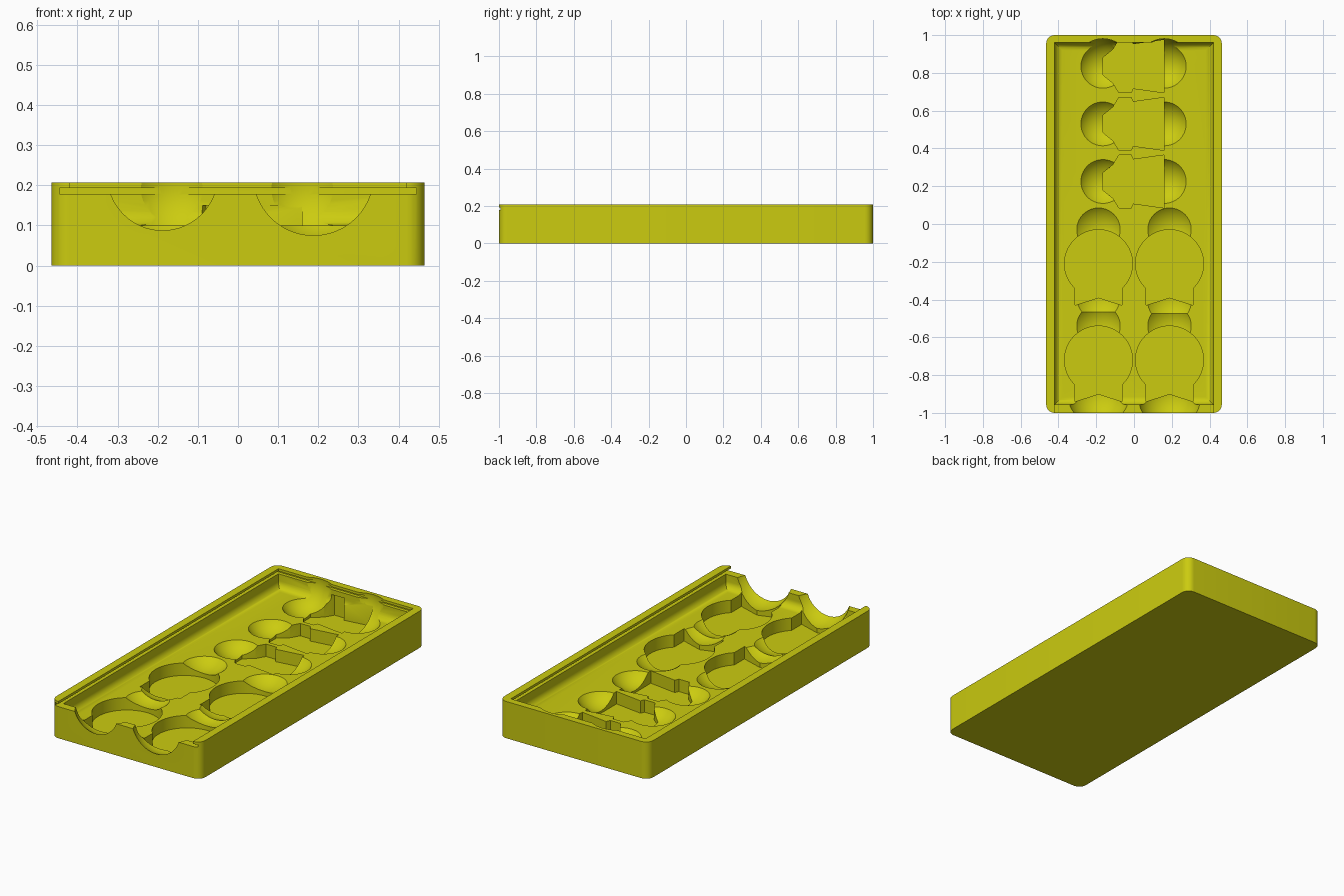
import bpy, bmesh, math

cube = bpy.data.objects.get("Cube")
if cube:
    bpy.data.objects.remove(cube, do_unlink=True)

TOP = 0.207      # rim height
FLOOR = 0.10     # tray floor
POCKET = 0.03    # bottom of the deep pockets

mat = bpy.data.materials.new("mustard yellow")
mat.use_nodes = True
color = (0.6, 0.6, 0.005, 1)
mat.diffuse_color = color
mat.node_tree.nodes["Principled BSDF"].inputs["Base Color"].default_value = color


def finish(name, bm):
    bmesh.ops.recalc_face_normals(bm, faces=bm.faces)
    mesh = bpy.data.meshes.new(name)
    bm.to_mesh(mesh)
    bm.free()
    mesh.materials.append(mat)
    obj = bpy.data.objects.new(name, mesh)
    bpy.context.collection.objects.link(obj)
    return obj


def prism(name, outline, z0, z1):
    bm = bmesh.new()
    face = bm.faces.new([bm.verts.new((x, y, z0)) for x, y in outline])
    up = bmesh.ops.extrude_face_region(bm, geom=[face])["geom"]
    bmesh.ops.translate(bm, vec=(0, 0, z1 - z0),
                        verts=[v for v in up if isinstance(v, bmesh.types.BMVert)])
    return finish(name, bm)


def box(name, x, y0, y1, z0, z1, bevel=0, pick=None):
    """Box symmetric in x, with chosen edges rounded."""
    bm = bmesh.new()
    bmesh.ops.create_cube(bm, size=1)
    for v in bm.verts:
        v.co.x *= 2 * x
        v.co.y = y0 if v.co.y < 0 else y1
        v.co.z = z0 if v.co.z < 0 else z1
    if bevel:
        bmesh.ops.bevel(bm, geom=[e for e in bm.edges if pick(e)], offset=bevel,
                        segments=8, profile=0.5, affect='EDGES')
    return finish(name, bm)


def ball(name, x, y, z, r):
    bm = bmesh.new()
    bmesh.ops.create_uvsphere(bm, u_segments=64, v_segments=32, radius=r)
    bmesh.ops.translate(bm, verts=bm.verts, vec=(x, y, z))
    return finish(name, bm)


def upright(e):
    return abs(e.verts[0].co.z - e.verts[1].co.z) > 0.01


def low(e):
    return max(v.co.z for v in e.verts) < FLOOR + 0.001


# Solid body with rounded vertical corners
tray = box("tray", 0.465, -1, 1, 0, TOP, 0.045, upright)

# Cavity with a filleted floor, and the sliding lid slot open at the front
cutters = [
    box("cavity", 0.42, -0.955, 0.96, FLOOR, 0.185, 0.04, low),
    box("lid_groove", 0.445, -1.1, 0.979, 0.178, 0.193),
    box("lid_opening", 0.42, -1.1, 0.96, 0.19, 0.3),
]

# Round pockets with a notched neck and a finger scoop at each end
arc = [math.radians(-46 + 272 * i / 56) for i in range(57)]
for side in (-1, 1):
    x = side * 0.188
    for y in (-0.72, -0.21):
        disc = [(x + 0.18 * math.cos(a), y + 0.18 * math.sin(a)) for a in arc]
        neck = [(x - 0.125, y - 0.22), (x, y - 0.18), (x + 0.125, y - 0.22)]
        cutters.append(prism("round_pocket", disc + neck, POCKET, 0.15))
        cutters.append(ball("rear_scoop", x, y + 0.18, 0.225, 0.17))
        cutters.append(ball("front_scoop", x, y - 0.19 - side * 0.01, 0.225, 0.17))

# Sideways pockets with a shaped head and a scoop at each end
half = [(0.16, 0.14), (-0.005, 0.117), (-0.015, 0.14), (-0.08, 0.14),
        (-0.11, 0.09), (-0.165, 0.045)]
shape = half + [(px, -py) for px, py in reversed(half)]
for y in (0.225, 0.53, 0.835):
    cutters.append(prism("shaped_pocket", [(px, y + py) for px, py in shape], POCKET, 0.15))
    for x in (-0.165, 0.16):
        cutters.append(ball("side_scoop", x, y, 0.19, 0.147))

# Carve everything out of the body
for cutter in cutters:
    cutter.hide_render = True
    mod = tray.modifiers.new("cut", 'BOOLEAN')
    mod.operation = 'DIFFERENCE'
    mod.solver = 'EXACT'
    mod.object = cutter
deps = bpy.context.evaluated_depsgraph_get()
carved = bpy.data.meshes.new_from_object(tray.evaluated_get(deps))
tray.modifiers.clear()
tray.data = carved
for cutter in cutters:
    bpy.data.objects.remove(cutter, do_unlink=True)

bpy.ops.object.select_all(action='DESELECT')
tray.select_set(True)
bpy.context.view_layer.objects.active = tray
bpy.ops.object.shade_smooth_by_angle(angle=math.radians(30))
